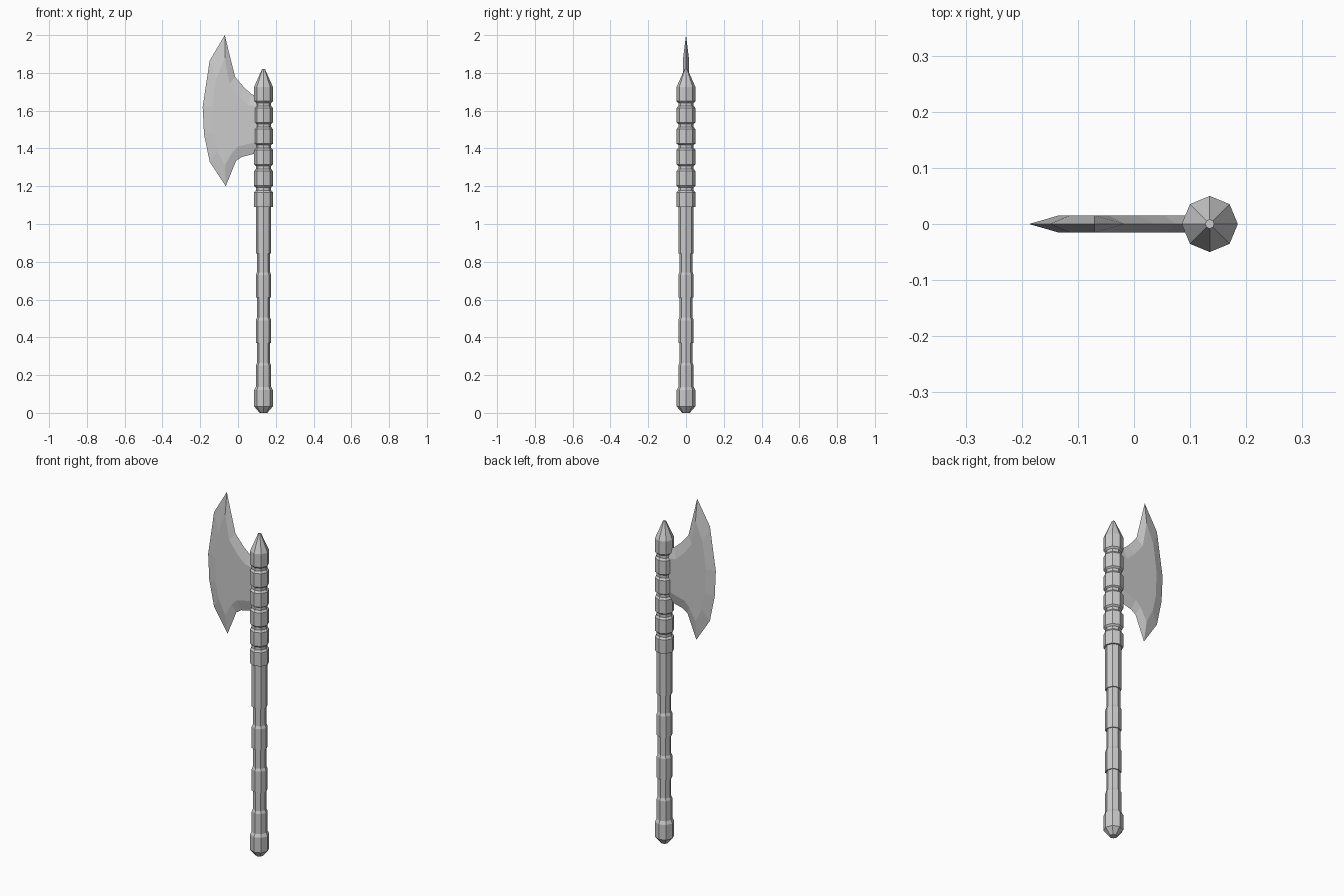
import bpy
import bmesh
from math import cos, sin, pi

cube = bpy.data.objects.get("Cube")
if cube:
    bpy.data.objects.remove(cube)

SHAFT_X = 0.135
SIDES = 8
THICK = 0.015

steel = bpy.data.materials.new("plain_grey")
steel.use_nodes = True
GREY = (0.6, 0.6, 0.6, 1)
steel.diffuse_color = GREY
steel.node_tree.nodes["Principled BSDF"].inputs["Base Color"].default_value = GREY


def finish(name, bm):
    bmesh.ops.recalc_face_normals(bm, faces=bm.faces)
    mesh = bpy.data.meshes.new(name)
    bm.to_mesh(mesh)
    bm.free()
    mesh.materials.append(steel)
    obj = bpy.data.objects.new(name, mesh)
    bpy.context.collection.objects.link(obj)
    return obj


def bridge(bm, a, b):
    for i in range(len(a)):
        j = (i + 1) % len(a)
        bm.faces.new((a[i], a[j], b[j], b[i]))


def lathe(name, profile):
    """Octagonal turned part from (radius, height) pairs."""
    bm = bmesh.new()
    rings = []
    for r, z in profile:
        rings.append([bm.verts.new((SHAFT_X + r * cos(2 * pi * k / SIDES),
                                    r * sin(2 * pi * k / SIDES), z))
                      for k in range(SIDES)])
    for low, high in zip(rings, rings[1:]):
        bridge(bm, low, high)
    bm.faces.new(rings[0])
    bm.faces.new(rings[-1])
    return finish(name, bm)


# Handle: pommel, stepped grip bands, collar rings and pointed cap
WIDE, GRIP, SLIM = 0.05, 0.041, 0.035
profile = [(0.02, 0), (WIDE, 0.035), (WIDE, 0.12), (GRIP, 0.137)]
for top, next_base in ((0.25, 0.37), (0.49, 0.61), (0.73, 0.845)):
    profile += [(GRIP, top), (SLIM, top + 0.014), (SLIM, next_base), (GRIP, next_base)]
profile += [(GRIP, 1.09)]
for base in (1.09, 1.203, 1.315, 1.425, 1.537):
    profile += [(WIDE, base), (WIDE, base + 0.077),
                (GRIP, base + 0.088), (GRIP, base + 0.104)]
profile += [(WIDE, 1.65), (WIDE, 1.725), (0.008, 1.82)]
lathe("handle", profile)

# Blade: sharp outline paired with the raised flat on each side (x, z)
outline = [(0.12, 1.675), (0.075, 1.685), (0.035, 1.72), (-0.016, 1.78), (-0.07, 2.0),
           (-0.15, 1.865), (-0.187, 1.62), (-0.18, 1.475), (-0.15, 1.33),
           (-0.065, 1.2), (-0.01, 1.335), (0.02, 1.355), (0.12, 1.38)]
flat = [(0.12, 1.62), (0.055, 1.63), (0.01, 1.67), (-0.045, 1.74), (-0.07, 1.88),
        (-0.115, 1.77), (-0.135, 1.62), (-0.13, 1.48), (-0.11, 1.39),
        (-0.07, 1.31), (-0.03, 1.38), (0.0, 1.41), (0.12, 1.44)]
bm = bmesh.new()
rim = [bm.verts.new((x, 0, z)) for x, z in outline]
for side in (-1, 1):
    plate = [bm.verts.new((x, side * THICK, z)) for x, z in flat]
    bridge(bm, rim, plate)
    bm.faces.new(plate)
finish("axe_blade", bm)
